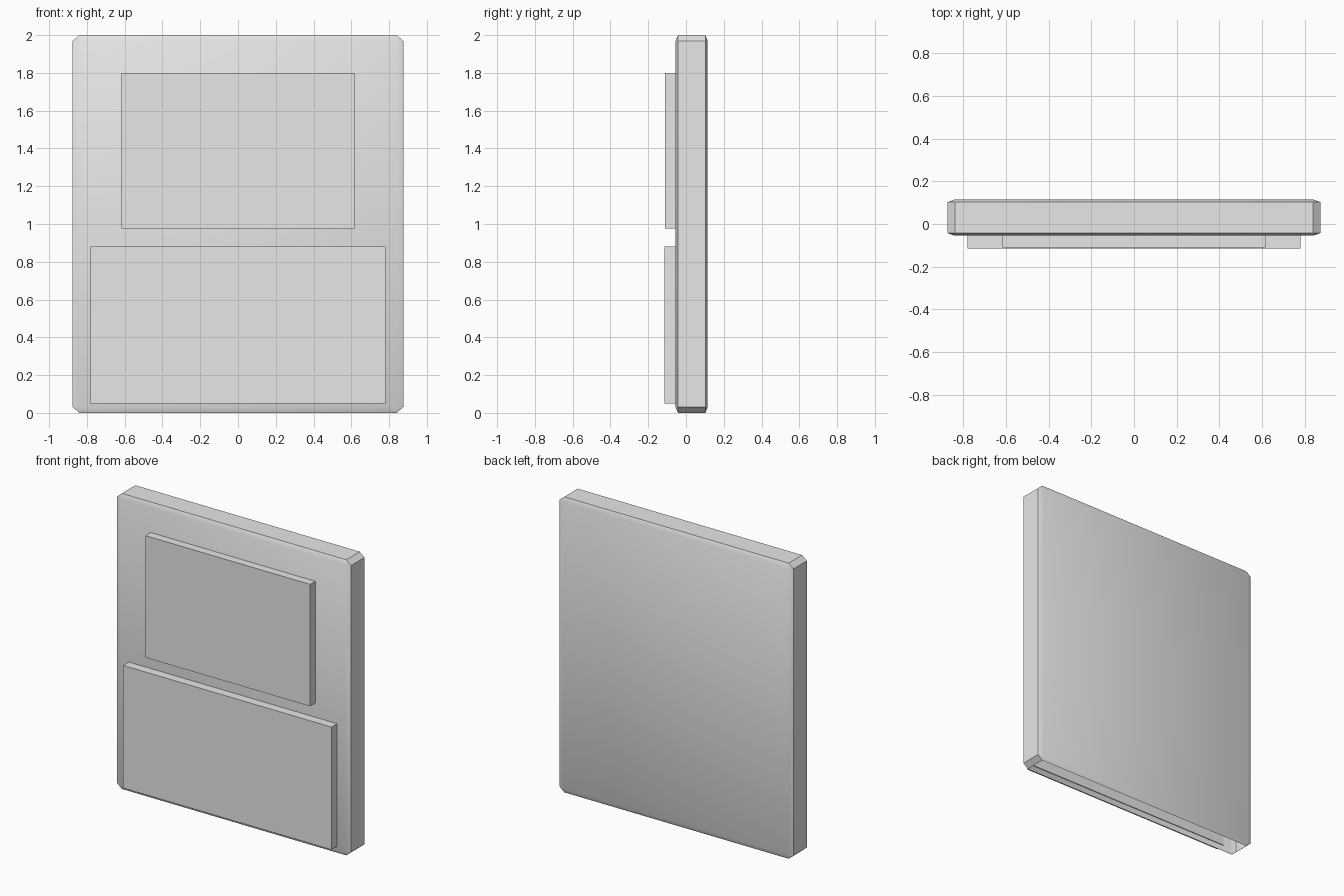
import bpy, bmesh
from math import radians

cube = bpy.data.objects.get("Cube")
if cube:
    bpy.data.objects.remove(cube, do_unlink=True)

grey = bpy.data.materials.new("light_grey")
grey.use_nodes = True
color = (0.8, 0.8, 0.8, 1)
grey.diffuse_color = color
grey.node_tree.nodes["Principled BSDF"].inputs["Base Color"].default_value = color


def finish(bm, name):
    mesh = bpy.data.meshes.new(name)
    bm.to_mesh(mesh)
    bm.free()
    mesh.materials.append(grey)
    obj = bpy.data.objects.new(name, mesh)
    bpy.context.collection.objects.link(obj)
    return obj


def plate(name, half_width, y0, y1, z0, z1):
    bm = bmesh.new()
    bmesh.ops.create_cube(bm, size=1)
    for v in bm.verts:
        v.co.x *= 2 * half_width
        v.co.y = y0 if v.co.y < 0 else y1
        v.co.z = z0 if v.co.z < 0 else z1
    return finish(bm, name)


# Chamfered slab, open underneath
half = (0.875, 0.085, 1.0)
chamfer = (0.035, 0.013, 0.03)
center = (0, 0.03, 1.0)
bm = bmesh.new()
for face_axis in range(3):
    for sx in (-1, 1):
        for sy in (-1, 1):
            for sz in (-1, 1):
                bm.verts.new([
                    center[i] + s * (half[i] - (0 if i == face_axis else chamfer[i]))
                    for i, s in enumerate((sx, sy, sz))])
bmesh.ops.convex_hull(bm, input=bm.verts[:])
bmesh.ops.dissolve_limit(bm, angle_limit=radians(1), verts=bm.verts[:], edges=bm.edges[:])
bmesh.ops.recalc_face_normals(bm, faces=bm.faces[:])
underside = [f for f in bm.faces if f.normal.z < -0.99]
bmesh.ops.delete(bm, geom=underside, context='FACES')
slab = finish(bm, "back_slab")
bpy.ops.object.select_all(action='DESELECT')
slab.select_set(True)
bpy.context.view_layer.objects.active = slab
bpy.ops.object.shade_smooth_by_angle(angle=radians(30))

# Raised front panels
plate("upper_panel", 0.617, -0.11, -0.05, 0.975, 1.8)
plate("lower_panel", 0.78, -0.115, -0.05, 0.05, 0.88)
